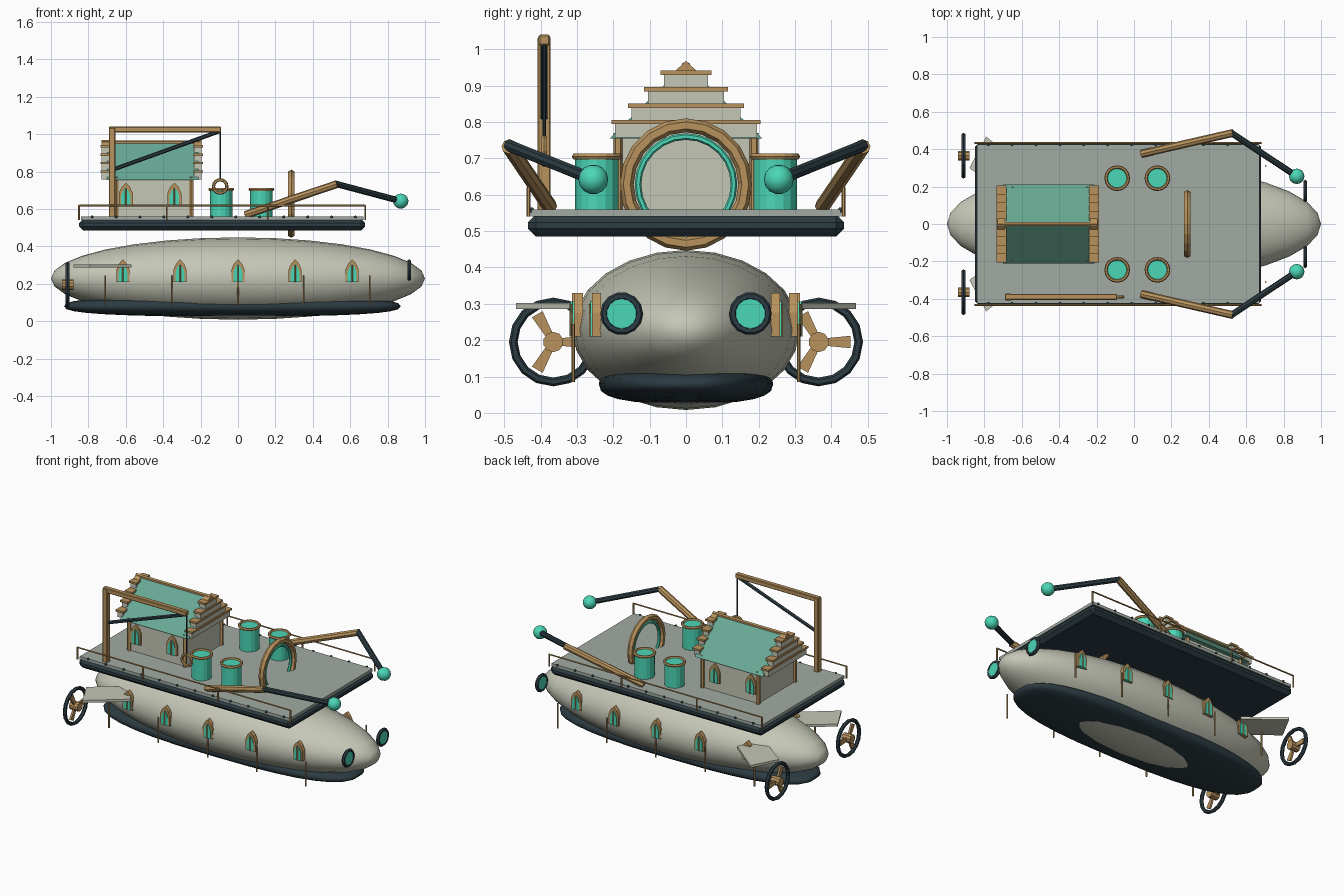
import bpy, bmesh, math
from mathutils import Vector, Matrix

if "Cube" in bpy.data.objects:
    bpy.data.objects.remove(bpy.data.objects["Cube"])

def mat(name, c):
    m = bpy.data.materials.new(name)
    m.diffuse_color = (*c, 1)
    m.use_nodes = True
    m.node_tree.nodes["Principled BSDF"].inputs["Base Color"].default_value = m.diffuse_color
    return m

HULL = mat("pale_plating", (.56, .57, .47))
DECK = mat("deck_grey", (.36, .41, .37))
DARK = mat("dark_iron", (.025, .045, .055))
BRASS = mat("brass", (.48, .29, .11))
TEAL = mat("teal_glass", (.07, .68, .47))
ROOF = mat("roof_green", (.14, .40, .30))

def finish(name, bm, m, smooth=False):
    bmesh.ops.recalc_face_normals(bm, faces=bm.faces)
    me = bpy.data.meshes.new(name)
    bm.to_mesh(me)
    bm.free()
    if smooth:
        for p in me.polygons:
            p.use_smooth = True
    me.materials.append(m)
    o = bpy.data.objects.new(name, me)
    bpy.context.collection.objects.link(o)
    return o

def box(name, lo, hi, m, bevel=0):
    bm = bmesh.new()
    lo, hi = Vector(lo), Vector(hi)
    bmesh.ops.create_cube(bm, size=1, matrix=Matrix.Translation((lo + hi) / 2) @ Matrix.Diagonal((*(hi - lo), 1)))
    if bevel:
        bmesh.ops.bevel(bm, geom=bm.edges[:], offset=bevel, segments=1, affect='EDGES')
    return finish(name, bm, m)

def rod(name, a, b, r, m, n=8, r2=None):
    a, b = Vector(a), Vector(b)
    d = b - a
    bm = bmesh.new()
    M = Matrix.Translation((a + b) / 2) @ d.to_track_quat('Z', 'Y').to_matrix().to_4x4()
    bmesh.ops.create_cone(bm, cap_ends=True, segments=n, radius1=r, radius2=r if r2 is None else r2, depth=d.length, matrix=M)
    return finish(name, bm, m)

def ball(name, c, s, m, u=16, v=10, power=1.0, smooth=True):
    """Ellipsoid with poles on x; power < 1 makes it blunter."""
    bm = bmesh.new()
    bmesh.ops.create_uvsphere(bm, u_segments=u, v_segments=v, radius=1, matrix=Matrix.Rotation(math.pi / 2, 4, 'Y'))
    for w in bm.verts:
        w.co = Vector([c[i] + s[i] * math.copysign(abs(w.co[i]) ** power, w.co[i]) for i in range(3)])
    return finish(name, bm, m, smooth)

def ring(name, c, R, r, m, axis='X', n=20, k=6, wide=1.0):
    bm = bmesh.new()
    rows = []
    for i in range(n):
        a = 2 * math.pi * i / n
        row = []
        for j in range(k):
            b = 2 * math.pi * j / k
            q, h = R + r * math.cos(b), r * wide * math.sin(b)
            p, t = q * math.cos(a), q * math.sin(a)
            co = {'X': (h, p, t), 'Y': (p, h, t), 'Z': (p, t, h)}[axis]
            row.append(bm.verts.new(Vector(c) + Vector(co)))
        rows.append(row)
    for i in range(n):
        for j in range(k):
            A, B = rows[i], rows[(i + 1) % n]
            bm.faces.new((A[j], B[j], B[(j + 1) % k], A[(j + 1) % k]))
    return finish(name, bm, m)

def prism(name, pts, offset, m):
    bm = bmesh.new()
    f = bm.faces.new([bm.verts.new(p) for p in pts])
    g = bmesh.ops.extrude_face_region(bm, geom=[f])
    bmesh.ops.translate(bm, vec=offset, verts=[e for e in g['geom'] if isinstance(e, bmesh.types.BMVert)])
    return finish(name, bm, m)

def arch_window(name, x, y, z, w, h, s):
    """Pointed brass frame with glass and a mullion, facing side s."""
    outline = [(-.5, 0), (.5, 0), (.5, .55), (.3, .82), (0, 1), (-.3, .82), (-.5, .55)]
    for part, k, d, m in (("frame", 1, .010, BRASS), ("glass", .68, .014, TEAL)):
        pts = [(x + a * w * k, y - s * .015, z + b * h * (1 if k == 1 else .8)) for a, b in outline]
        prism(name + "_" + part, pts, (0, s * (d + .015), 0), m)
    rod(name + "_mullion", (x, y + s * .014, z), (x, y + s * .014, z + h * .75), .004, BRASS, 4)

# hull and keel
ball("hull", (0, 0, .228), (1, .312, .22), HULL, 24, 16)
ball("keel", (-.03, 0, .08), (.9, .24, .055), DARK, 24, 16, .75)

# deck
box("deck_base", (-.85, -.435, .485), (.68, .435, .546), DARK, .022)
box("deck_plate", (-.84, -.425, .54), (.67, .425, .559), DECK)

# house
box("house_wall", (-.65, -.185, .555), (-.25, .185, .77), HULL)
prism("house_roof", [(-.7, -.21, .755), (-.7, .21, .755), (-.7, 0, .96)], (.49, 0, 0), ROOF)
rod("roof_ridge", (-.73, 0, .955), (-.2, 0, .955), .012, BRASS, 6)
for x0 in (-.73, -.235):
    for i, w in enumerate((.195, .15, .105, .06)):
        z = .757 + .045 * i
        box("gable_step", (x0, -w, z), (x0 + .04, w, z + .04), HULL)
        box("gable_cap", (x0 - .006, -w - .01, z + .037), (x0 + .048, w + .01, z + .049), BRASS)
    prism("gable_peak", [(x0, -.03, .94), (x0, .03, .94), (x0, 0, .968)], (.04, 0, 0), BRASS)
for s in (-1, 1):
    for x in (-.65, -.25):
        rod("house_post", (x, s * .187, .555), (x, s * .187, .77), .013, BRASS, 6)
    for x in (-.6, -.34):
        arch_window("house_window", x, s * .185, .615, .075, .125, s)

# lifting gantry with hook ring
Y = -.39
box("gantry_post", (-.69, Y - .018, .555), (-.655, Y + .018, 1.035), BRASS, .004)
box("gantry_beam", (-.69, Y - .016, 1.01), (-.09, Y + .016, 1.04), BRASS, .004)
rod("gantry_brace", (-.67, Y, .81), (-.1, Y, 1.015), .011, DARK, 6)
rod("gantry_cable", (-.095, Y, 1.02), (-.095, Y, .755), .005, DARK, 6)
ring("hook_ring", (-.095, Y, .72), .036, .009, BRASS, 'Y', 14)

# deck tanks
for s in (-1, 1):
    for x in (-.09, .125):
        rod("tank", (x, s * .245, .555), (x, s * .245, .705), .06, TEAL, 16)
        ring("tank_rim", (x, s * .245, .705), .06, .009, BRASS, 'Z', 16)

# great ring
ring("great_ring", (.285, 0, .628), .163, .019, BRASS, 'X', 20, 6)
ring("great_ring_lining", (.285, 0, .628), .132, .009, TEAL, 'X', 24, 6)

for s in (-1, 1):
    # jointed arms
    rod("arm_lower", (.04, s * .375, .568), (.53, s * .487, .733), .021, BRASS, 8)
    rod("arm_upper", (.52, s * .487, .735), (.87, s * .255, .642), .017, DARK, 8)
    ball("arm_lamp", (.87, s * .255, .642), (.041,) * 3, TEAL, 14, 10)
    # railing and rivets
    y = s * .433
    rod("rail", (-.85, y, .618), (.68, y, .618), .005, BRASS, 6)
    for x in (-.85, -.38, .16, .68):
        rod("rail_post", (x, y, .54), (x, y, .62), .005, BRASS, 6)
    for i in range(12):
        ball("rivet", (-.78 + .128 * i, s * .425, .558), (.008,) * 3, DARK, 6, 4)
    # hull windows and struts
    for x in (-.615, -.31, 0, .305, .61):
        wy = .309 * math.sqrt(1 - x * x) + (-.006 if x == 0 else .004)
        arch_window("hull_window", x, s * wy, .21, .07, .12, s)
    for x in (-.71, -.355, 0, .352, .705):
        rod("hull_strut", (x, s * .31, .085), (x, s * .31, .245), .005, BRASS, 6)
    # headlamps
    ring("headlamp_rim", (.915, s * .177, .273), .048, .011, DARK, 'X', 14)
    rod("headlamp_glass", (.906, s * .177, .273), (.924, s * .177, .273), .041, TEAL, 14)
    # tail fins
    fin = [(-.88, .30), (-.79, .467), (-.57, .29), (-.67, .14)]
    prism("tail_fin", [(a, s * b, .286) for a, b in fin], (0, 0, .016), HULL)
    # shrouded propellers
    cy, cz = s * .365, .195
    ring("propeller_shroud", (-.912, cy, cz), .11, .012, DARK, 'X', 16, 6)
    rod("propeller_hub", (-.94, cy, cz), (-.88, cy, cz), .028, BRASS, 10)
    for i in range(3):
        a = 2 * math.pi * i / 3
        blade = [(.015, -.010), (.088, -.017), (.088, .017), (.015, .010)]
        pts = [(-.918, cy + u * math.cos(a) - v * math.sin(a), cz + u * math.sin(a) + v * math.cos(a)) for u, v in blade]
        prism("propeller_blade", pts, (.012, 0, 0), BRASS)
